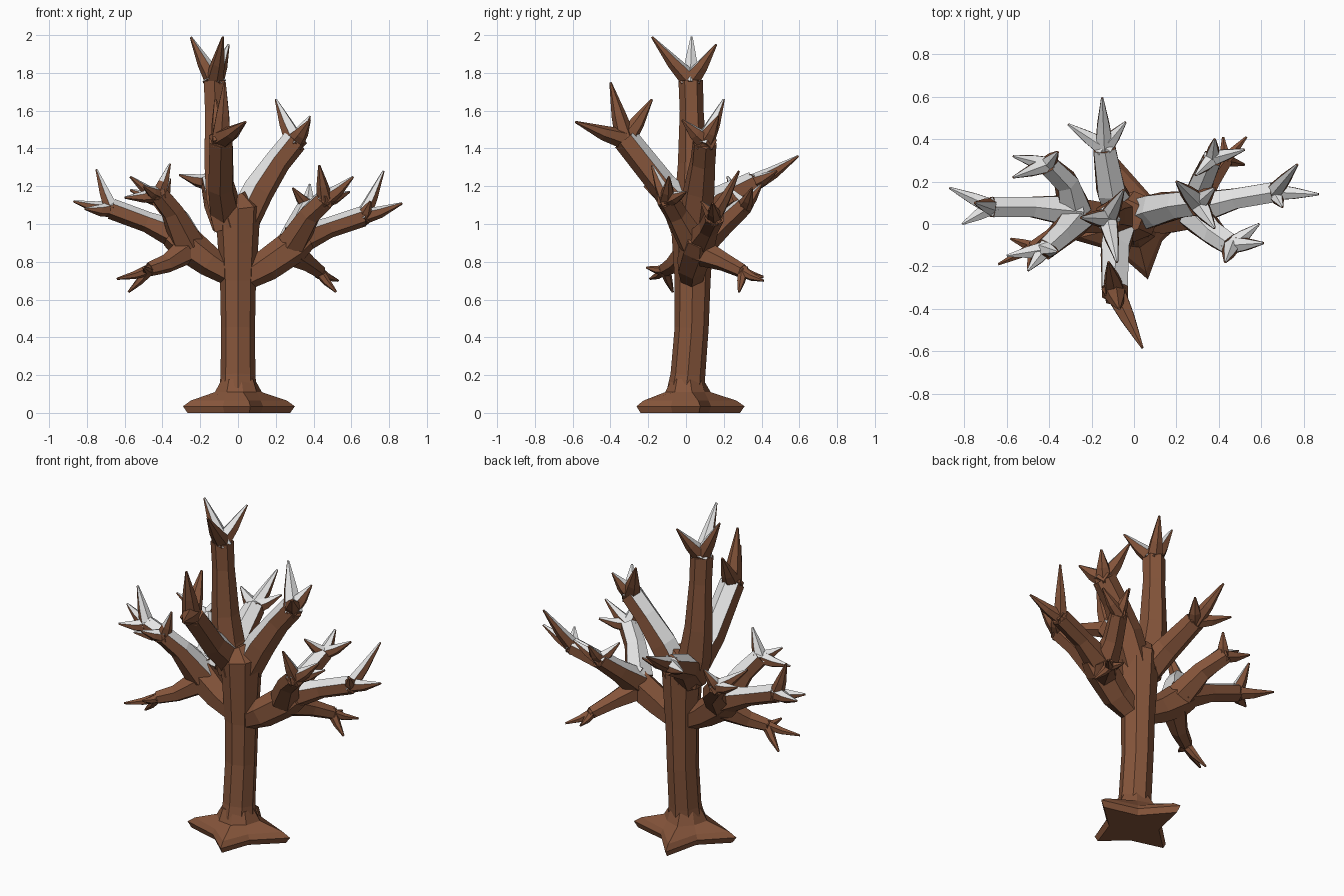
import bpy, bmesh, math
from mathutils import Vector


def material(name, rgb):
    m = bpy.data.materials.new(name)
    m.diffuse_color = (*rgb, 1)
    return m


BARK = material("brown bark", (0.235, 0.09, 0.043))
SNOW = material("white snow", (0.78, 0.78, 0.78))


def skin_rings(bm, rings, snow=False):
    """Bridge rings of points into a closed tube; snow lies on upward faces."""
    loops = [[bm.verts.new(p) for p in r] for r in rings]
    n = len(loops[0])
    faces = [bm.faces.new((a[i], a[(i + 1) % n], b[(i + 1) % n], b[i]))
             for a, b in zip(loops, loops[1:]) for i in range(n)]
    faces += [bm.faces.new(loops[0][::-1]), bm.faces.new(loops[-1])]
    bmesh.ops.recalc_face_normals(bm, faces=faces)
    for f in faces[:-2]:
        f.material_index = int(snow and f.normal.z > 0.3)


def tube(bm, pts, snow=False, sides=6):
    """Tapered tube through (x, y, z, radius) points, with a ridge on top."""
    c = [Vector(p[:3]) for p in pts]
    span = (c[-1] - c[0]).normalized()
    ref = Vector((0, 1, 0)) if abs(span.z) > 0.93 else Vector((0, 0, 1))
    rings = []
    for i, p in enumerate(pts):
        t = (c[min(i + 1, len(c) - 1)] - c[max(i - 1, 0)]).normalized()
        u = ref.cross(t).normalized()
        v = t.cross(u)
        rings.append([c[i] + p[3] * (u * math.cos(a) + v * math.sin(a))
                      for a in (math.pi / 2 + k * math.tau / sides for k in range(sides))])
    skin_rings(bm, rings, snow)


def tip(bm, node, end, snow):
    """Sharp twig growing from a fork node."""
    a, b, r = Vector(node[:3]), Vector(end), node[3]
    d = b - a
    start = a - d.normalized() * r * 0.5
    mid = a + d * 0.45
    mid.z -= 0.008
    tube(bm, [(*start, r * 0.85), (*mid, r * 0.56), (*b, 0.006)], snow)


def finish(name, bm):
    me = bpy.data.meshes.new(name)
    bm.to_mesh(me)
    bm.free()
    me.materials.append(BARK)
    me.materials.append(SNOW)
    bpy.context.collection.objects.link(bpy.data.objects.new(name, me))


def branch(name, pts, tips, snow=True, tip_snow=True):
    bm = bmesh.new()
    tube(bm, pts, snow)
    for e in tips:
        tip(bm, pts[-1], e, tip_snow)
    finish(name, bm)


# root flare: four-pointed star rising into the trunk
bm = bmesh.new()
reach = (0.31, 0.32, 0.30, 0.27)
rings = []
for z, out, valley in ((0.005, 0.92, 0.14), (0.035, 1, 0.155), (0.065, 0.86, 0.14),
                       (0.11, 0.42, 0.115), (0.18, 0.29, 0.092)):
    ring = []
    for k in range(8):
        a = math.radians(14 + 45 * k)
        r = valley if k % 2 else reach[k // 2] * out
        ring.append(Vector((r * math.cos(a), r * math.sin(a), 0 if z < 0.01 else z)))
    rings.append(ring)
skin_rings(bm, rings)
finish("roots", bm)

# trunk
bm = bmesh.new()
tube(bm, [(0, 0, 0.12, 0.1), (0, 0.01, 0.2, 0.092), (0, 0.03, 0.45, 0.09),
          (0, 0.035, 0.7, 0.095), (0, 0.035, 0.9, 0.108), (0, 0.035, 1.08, 0.12),
          (-0.03, 0.035, 1.14, 0.08)], sides=8)
finish("trunk", bm)

# leader at the top of the tree, snow only inside its fork
branch("leader", [(-0.04, 0.035, 0.98, 0.1), (-0.09, 0.035, 1.15, 0.092),
                  (-0.11, 0.035, 1.32, 0.078), (-0.12, 0.03, 1.6, 0.063),
                  (-0.125, 0.025, 1.76, 0.065)],
       [(-0.25, 0.03, 1.99), (-0.08, -0.18, 1.99), (-0.05, 0.16, 1.95)], snow=False)

# branches around the crown
branch("upper_right_branch", [(0.01, 0.04, 0.98, 0.09), (0.11, 0.07, 1.18, 0.085),
                              (0.21, 0.09, 1.33, 0.07), (0.3, 0.1, 1.44, 0.068)],
       [(0.2, 0.2, 1.66), (0.38, -0.02, 1.55), (0.38, 0.17, 1.57)])
branch("front_branch", [(-0.06, 0.03, 1.05, 0.09), (-0.09, -0.12, 1.2, 0.075),
                        (-0.09, -0.32, 1.45, 0.07)],
       [(0.04, -0.585, 1.54), (-0.07, -0.4, 1.75), (-0.12, -0.18, 1.66)], tip_snow=False)
branch("back_branch", [(-0.05, 0.04, 1.0, 0.09), (-0.11, 0.16, 1.12, 0.075),
                       (-0.14, 0.36, 1.22, 0.06)],
       [(-0.15, 0.595, 1.36), (-0.31, 0.47, 1.26), (-0.04, 0.48, 1.28)])

# the two big side limbs, bare near the trunk
for name, pts in (("left_limb", [(-0.02, 0.03, 0.72, 0.06), (-0.15, 0.03, 0.8, 0.08),
                                 (-0.28, 0.04, 0.9, 0.095), (-0.35, 0.05, 0.95, 0.075)]),
                  ("right_limb", [(0.02, 0.03, 0.7, 0.06), (0.15, 0.03, 0.78, 0.085),
                                  (0.29, 0.06, 0.88, 0.092), (0.36, 0.07, 0.93, 0.07)])):
    bm = bmesh.new()
    tube(bm, pts)
    finish(name, bm)

# left limb branches
branch("left_outer_branch", [(-0.27, 0.06, 0.92, 0.088), (-0.48, 0.08, 1.01, 0.055),
                             (-0.67, 0.08, 1.08, 0.055)],
       [(-0.87, 0.17, 1.12), (-0.81, 0.0, 1.08), (-0.75, 0.1, 1.29)])
branch("left_back_branch", [(-0.28, 0.07, 0.92, 0.085), (-0.32, 0.2, 1.03, 0.062),
                            (-0.41, 0.28, 1.13, 0.055)],
       [(-0.57, 0.32, 1.18), (-0.57, 0.22, 1.25), (-0.36, 0.34, 1.24)])
branch("left_front_branch", [(-0.27, 0.03, 0.9, 0.09), (-0.35, -0.06, 1.07, 0.062),
                             (-0.42, -0.12, 1.16, 0.055)],
       [(-0.6, -0.15, 1.14), (-0.5, -0.22, 1.2), (-0.36, -0.13, 1.32)])
branch("left_lower_branch", [(-0.26, 0.03, 0.87, 0.08), (-0.38, -0.06, 0.79, 0.05),
                             (-0.47, -0.11, 0.76, 0.038)],
       [(-0.64, -0.19, 0.71), (-0.58, -0.07, 0.64), (-0.5, -0.21, 0.77)], False, False)

# right limb branches
branch("right_outer_branch", [(0.28, 0.07, 0.9, 0.088), (0.48, 0.12, 0.98, 0.055),
                              (0.66, 0.15, 1.04, 0.055)],
       [(0.87, 0.14, 1.11), (0.77, 0.28, 1.28), (0.7, 0.08, 1.12)])
branch("right_front_branch", [(0.29, 0.04, 0.9, 0.085), (0.38, -0.05, 1.05, 0.062),
                              (0.46, -0.1, 1.13, 0.058)],
       [(0.43, -0.18, 1.31), (0.61, -0.09, 1.25), (0.59, 0.0, 1.17)])
branch("right_back_branch", [(0.29, 0.08, 0.9, 0.082), (0.32, 0.2, 1.0, 0.06),
                             (0.37, 0.31, 1.1, 0.052)],
       [(0.38, 0.4, 1.21), (0.52, 0.35, 1.19), (0.29, 0.23, 1.19)])
branch("right_lower_branch", [(0.27, 0.06, 0.86, 0.08), (0.36, 0.2, 0.8, 0.05),
                              (0.43, 0.3, 0.75, 0.038)],
       [(0.53, 0.41, 0.7), (0.42, 0.41, 0.72), (0.52, 0.28, 0.64)], False, False)
